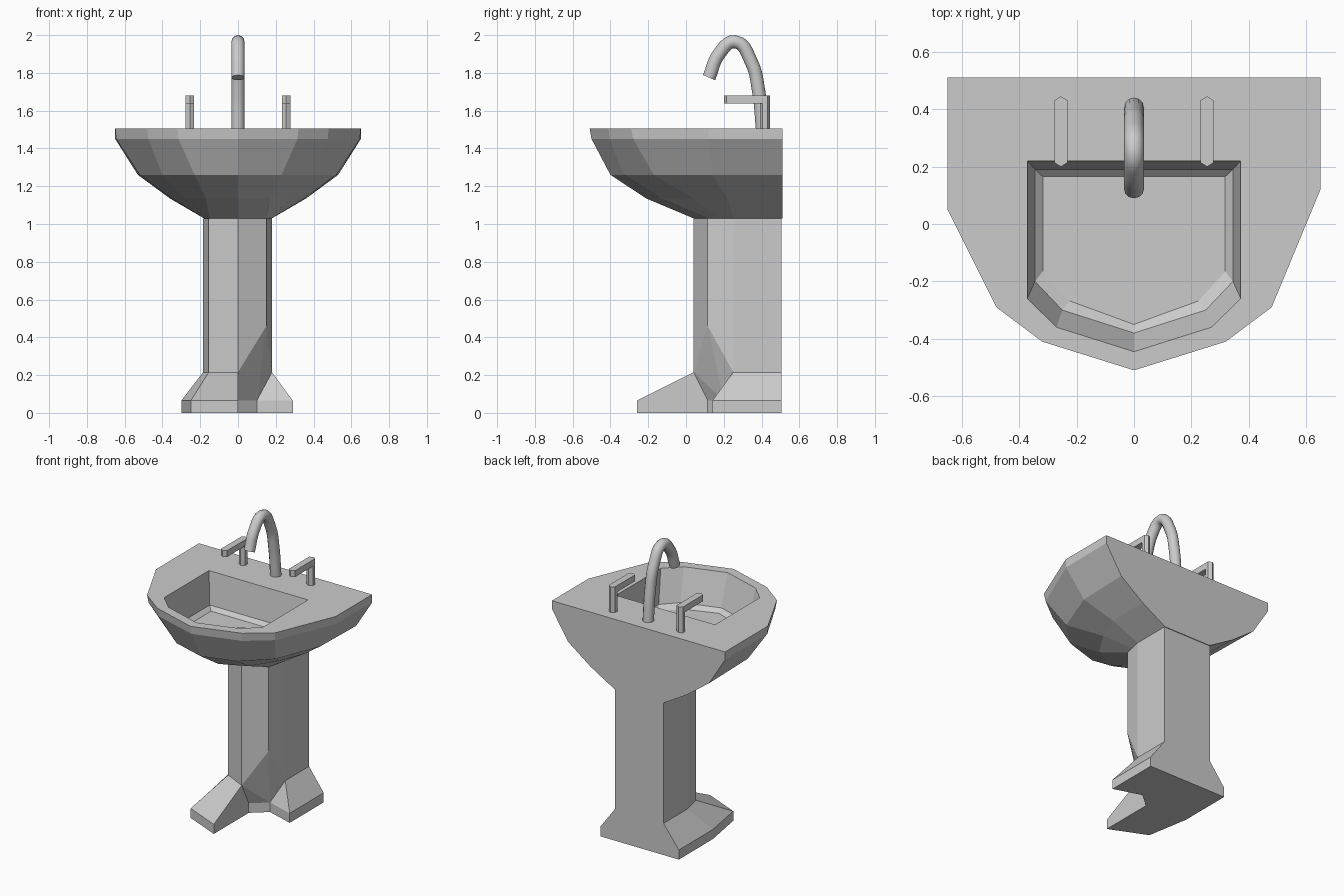
import bpy, bmesh
from mathutils import Vector

cube = bpy.data.objects.get("Cube")
if cube:
    bpy.data.objects.remove(cube)

# One glazed grey for everything
grey = bpy.data.materials.new("glazed_grey")
grey.use_nodes = True
colour = (0.6, 0.6, 0.6, 1)
grey.diffuse_color = colour
grey.node_tree.nodes["Principled BSDF"].inputs["Base Color"].default_value = colour


def loft(name, rings):
    """Skin a list of closed rings and cap both ends."""
    bm = bmesh.new()
    loops = [[bm.verts.new(p) for p in ring] for ring in rings]
    n = len(loops[0])
    for low, high in zip(loops, loops[1:]):
        for i in range(n):
            j = (i + 1) % n
            bm.faces.new((low[i], low[j], high[j], high[i]))
    bm.faces.new(loops[0][::-1])
    bm.faces.new(loops[-1])
    bmesh.ops.remove_doubles(bm, verts=bm.verts, dist=0.0005)
    bmesh.ops.recalc_face_normals(bm, faces=bm.faces)
    mesh = bpy.data.meshes.new(name)
    bm.to_mesh(mesh)
    bm.free()
    obj = bpy.data.objects.new(name, mesh)
    bpy.context.collection.objects.link(obj)
    mesh.materials.append(grey)
    return obj


def basin_ring(z, half, skew=0.0):
    """Mirror a half outline (back corner to front tip) at height z."""
    right = [(x, y + (skew if i == 1 else 0), z) for i, (x, y) in enumerate(half)]
    left = [(-x, y - (skew if i == 1 else 0), z) for i, (x, y) in enumerate(half)]
    return right + left[-2::-1]


# Basin: outside from the bottom up, over the rim, down into the bowl
loft("basin", [
    basin_ring(1.03, [(.18, .51), (.18, .25), (.165, .18), (.15, .115), (0, .04)]),
    basin_ring(1.135, [(.36, .51), (.35, .22), (.28, .04), (.17, -.13), (0, -.21)]),
    basin_ring(1.26, [(.53, .51), (.52, .11), (.40, -.17), (.23, -.33), (0, -.40)], .03),
    basin_ring(1.45, [(.65, .51), (.645, .085), (.475, -.28), (.315, -.405), (0, -.50)], .035),
    basin_ring(1.505, [(.65, .51), (.65, .085), (.48, -.29), (.32, -.41), (0, -.51)], .035),
    basin_ring(1.505, [(.372, .22), (.372, 0), (.372, -.26), (.27, -.36), (0, -.445)]),
    basin_ring(1.29, [(.345, .19), (.345, 0), (.345, -.2), (.25, -.3), (0, -.38)]),
    basin_ring(1.265, [(.318, .165), (.318, 0), (.318, -.165), (.225, -.268), (0, -.35)]),
])

# Pedestal: repeated points collapse into the triangles of the open corner
toe = [(-.30, .505), (-.30, .14), (-.25, -.15), (0, -.26), (0, .115)]
toe += [(.10, .20)] * 3 + [(.29, .14), (.29, .505)]
shaft = [(-.185, .505), (-.185, .25), (-.155, .115)] + [(0, .04)] * 3
shaft += [(.15, .115), (.18, .25), (.18, .25), (.18, .505)]
loft("pedestal", [
    [(x, y, 0) for x, y in toe],
    [(x, y, .065) for x, y in toe],
    [(x, y, .46 if i == 6 else .215) for i, (x, y) in enumerate(shaft)],
    [(x, y, 1.03) for x, y in shaft],
])


def pointed_bar(name, x, y0, y1, z0, z1):
    """Upright bar with a hexagonal plan, pointed at front and back."""
    w, tip = .023, .014
    plan = [(x, y0), (x + w, y0 + tip), (x + w, y1 - tip),
            (x, y1), (x - w, y1 - tip), (x - w, y0 + tip)]
    return loft(name, [[(px, py, z) for px, py in plan] for z in (z0, z1)])


# Tap handles
for side, x in (("left", .255), ("right", -.255)):
    pointed_bar(side + "_handle_post", x, .392, .445, 1.50, 1.64)
    pointed_bar(side + "_handle_lever", x, .2, .445, 1.637, 1.68)

# Drain disc
bpy.ops.mesh.primitive_cylinder_add(vertices=8, radius=.055, depth=.006,
                                    location=(0, .025, 1.267))
drain = bpy.context.object
drain.name = "drain"
drain.data.materials.append(grey)

# Spout: a round tube swept along a smooth arch
curve = bpy.data.curves.new("spout", "CURVE")
curve.dimensions = "3D"
curve.bevel_depth = .035
curve.bevel_resolution = 4
curve.resolution_u = 5
curve.use_fill_caps = True
path = [(.405, 1.50), (.385, 1.70), (.345, 1.86), (.26, 1.965), (.175, 1.90), (.122, 1.775)]
spline = curve.splines.new("BEZIER")
spline.bezier_points.add(len(path) - 1)
for point, (y, z) in zip(spline.bezier_points, path):
    point.co = Vector((0, y, z))
    point.handle_left_type = point.handle_right_type = "AUTO"
spout = bpy.data.objects.new("spout", curve)
bpy.context.collection.objects.link(spout)
curve.materials.append(grey)
bpy.ops.object.select_all(action="DESELECT")
spout.select_set(True)
bpy.context.view_layer.objects.active = spout
bpy.ops.object.convert(target="MESH")
bpy.ops.object.shade_smooth_by_angle(angle=0.8)
